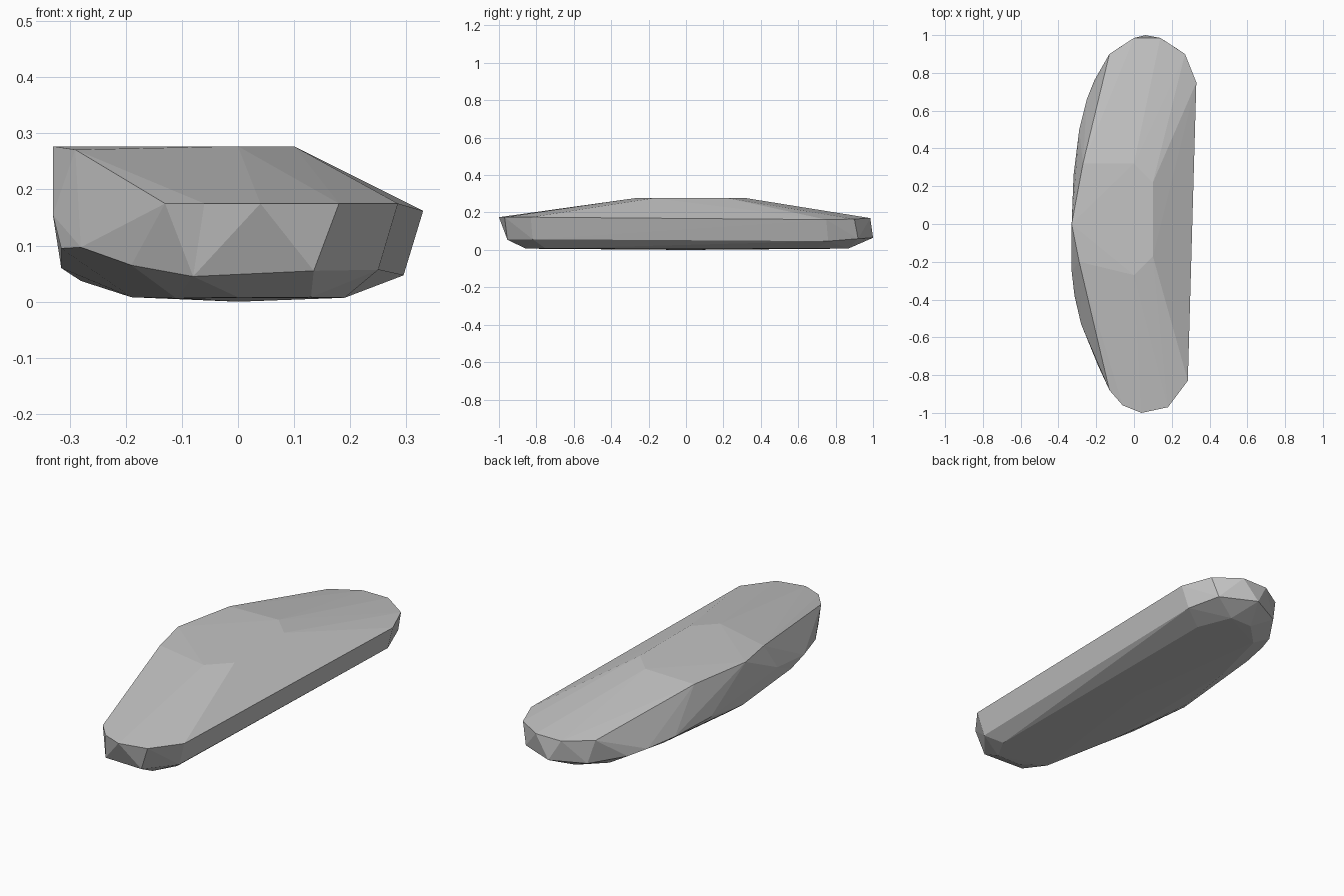
import bpy
import bmesh

# Remove the default cube only
old = bpy.data.objects.get("Cube")
if old:
    bpy.data.objects.remove(old)

# Stone material
stone = bpy.data.materials.new("stone grey")
stone.use_nodes = True
grey = (0.55, 0.55, 0.55, 1)
stone.diffuse_color = grey
stone.node_tree.nodes["Principled BSDF"].inputs["Base Color"].default_value = grey

# Flat crown of the slab
crown = [(.1, .22, .277), (.1, -.17, .277), (0, -.27, .277), (-.29, -.2, .271),
         (-.33, 0, .277), (-.27, .32, .272), (0, .32, .277)]

# Upper rim around both ends, joined by the straight right side
rim = [(-.13, -.88, .175), (-.06, -.96, .175), (.04, -1, .175), (.18, -.97, .175),
       (.285, -.83, .175), (.33, .75, .162), (.27, .9, .165), (.14, .985, .17),
       (0, .985, .17), (-.13, .9, .175)]

# Lower rim, bulging out along the curved left side
belly = [(-.19, -.75, .065), (-.08, -.93, .045), (.135, -.955, .055), (.25, -.82, .057),
         (.295, .76, .047), (.24, .92, .06), (.06, 1, .065), (-.1, .92, .06),
         (-.21, .76, .065), (-.25, .66, .075), (-.29, .5, .085), (-.32, .26, .1),
         (-.33, -.25, .155), (-.315, -.38, .095), (-.28, -.53, .097), (-.315, 0, .06)]

# Slightly rounded underside
base = [(-.11, -.78, .006), (0, -.86, .008), (.13, -.86, .008), (.19, -.75, .007),
        (.19, .7, .007), (.12, .87, .008), (0, .87, .008), (-.11, .76, .006),
        (-.19, .45, .008), (-.19, -.4, .008), (-.28, .05, .037), (0, 0, 0)]

# Wrap the rings in one faceted shell
bm = bmesh.new()
for ring in (crown, rim, belly, base):
    for point in ring:
        bm.verts.new(point)
hull = bmesh.ops.convex_hull(bm, input=bm.verts[:])
inner = [v for v in hull["geom_interior"] if isinstance(v, bmesh.types.BMVert)]
bmesh.ops.delete(bm, geom=inner, context="VERTS")
bmesh.ops.recalc_face_normals(bm, faces=bm.faces[:])

mesh = bpy.data.meshes.new("stone_slab")
bm.to_mesh(mesh)
bm.free()
mesh.materials.append(stone)
slab = bpy.data.objects.new("stone_slab", mesh)
bpy.context.collection.objects.link(slab)
